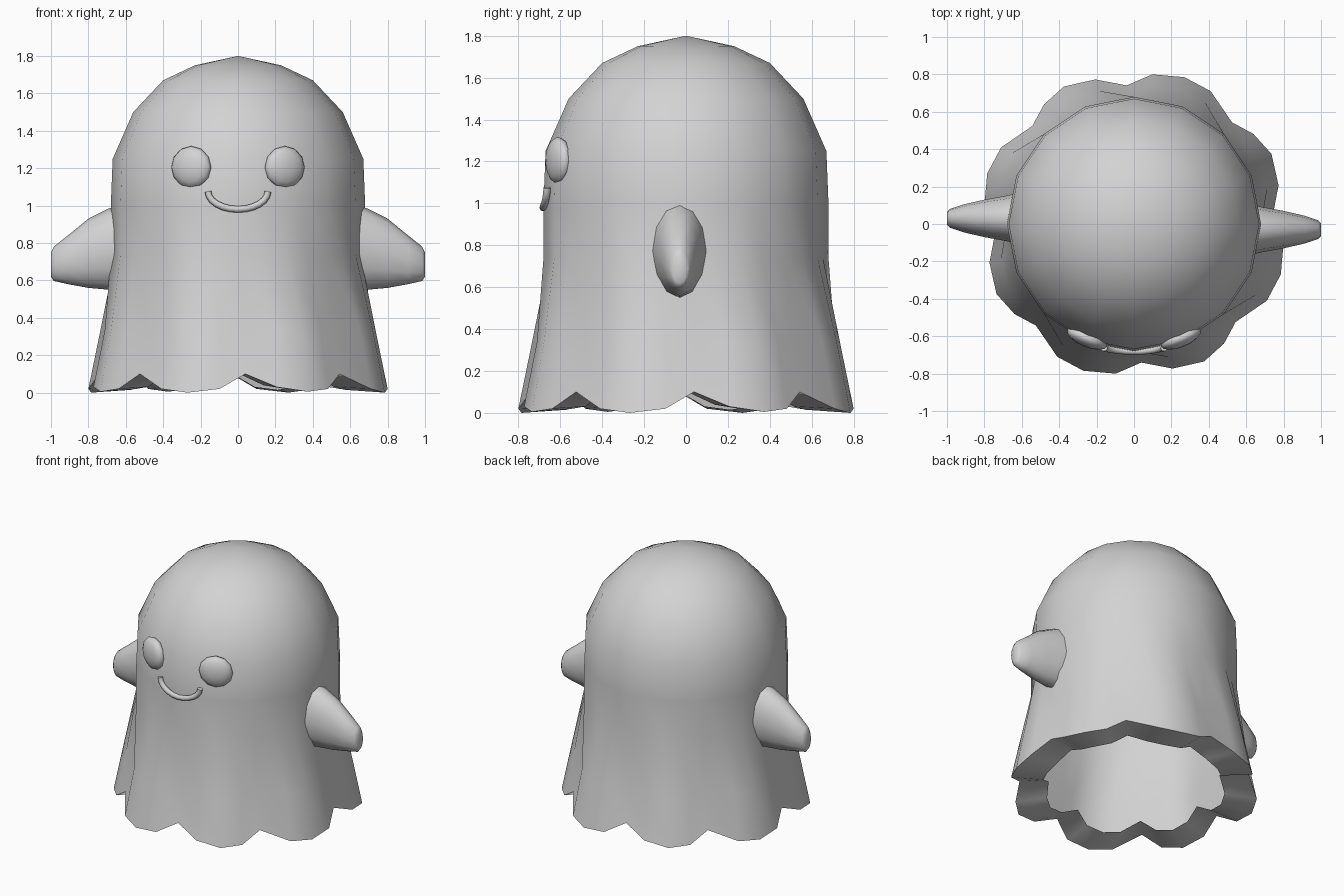
import bpy, bmesh
from math import cos, sin, pi, radians, sqrt, atan2
from mathutils import Matrix, Vector

cube = bpy.data.objects.get("Cube")
if cube:
    bpy.data.objects.remove(cube, do_unlink=True)

# One pale grey material for everything
GREY = (0.65, 0.65, 0.65, 1)
mat = bpy.data.materials.new("pale_grey")
mat.use_nodes = True
mat.diffuse_color = GREY
mat.node_tree.nodes["Principled BSDF"].inputs["Base Color"].default_value = GREY


def finish(obj, angle=60):
    """Give the part its material and smooth shading."""
    obj.data.materials.append(mat)
    bpy.ops.object.select_all(action='DESELECT')
    obj.select_set(True)
    bpy.context.view_layer.objects.active = obj
    bpy.ops.object.shade_smooth_by_angle(angle=radians(angle))


def loft(name, rings, pole=None):
    """Skin closed rings of points; a pole closes the first end, the last stays open.
    Without a pole, the last end gets a flat cap instead."""
    bm = bmesh.new()
    rows = [[bm.verts.new(p) for p in ring] for ring in rings]
    n = len(rows[0])
    for a, b in zip(rows, rows[1:]):
        for i in range(n):
            j = (i + 1) % n
            bm.faces.new((a[i], a[j], b[j], b[i]))
    if pole is None:
        bm.faces.new(rows[-1])
    else:
        tip = bm.verts.new(pole)
        for i in range(n):
            bm.faces.new((rows[0][i], rows[0][(i + 1) % n], tip))
    bmesh.ops.recalc_face_normals(bm, faces=bm.faces)
    mesh = bpy.data.meshes.new(name)
    bm.to_mesh(mesh)
    bm.free()
    obj = bpy.data.objects.new(name, mesh)
    bpy.context.collection.objects.link(obj)
    return obj


# Sheet body: dome, straight sides, flared scalloped hem turned in underneath.
# Hem of one quarter, two lobes: degrees, radius, height
HEM = [(3, 0.742, 0.1), (15, 0.80, 0.03), (27, 0.825, 0.005), (37, 0.80, 0.02),
       (46, 0.755, 0.1), (60, 0.82, 0.02), (71, 0.83, 0), (83, 0.806, 0.02)]
STEP = 90 / len(HEM)


def body_ring(radius, z, fold=0.0, lift=0.0):
    """fold: how far the ring follows the hem's lobes; lift: its scallops."""
    ring = []
    for quarter in range(4):
        for k, (turn, hem_r, hem_z) in enumerate(HEM):
            regular = k * STEP
            t = radians(90 * (quarter - 1) + regular + fold * (turn - regular))
            r = radius + fold * (hem_r - 0.8)
            if not fold and k % 2:
                r *= cos(radians(STEP))   # sixteen-sided upper body
            ring.append((r * cos(t), r * sin(t), z + lift * hem_z))
    return ring


profile = [(0.23, 1.75), (0.40, 1.67), (0.56, 1.50), (0.67, 1.25),
           (0.68, 1.0), (0.68, 0.74), (0.735, 0.34, 0.9), (0.8, 0, 1, 1),
           (0.59, 0.015, 0.6, 0.8)]
finish(loft("sheet_body", [body_ring(*p) for p in profile], pole=(0, 0, 1.8)))

# Stubby arms: tapered oval sections, the second turned half way round
# section: x, top z, bottom z, centre y, half thickness
sections = [(0.645, 1.0, 0.55, -0.03, 0.13), (0.69, 0.985, 0.55, -0.03, 0.12),
            (0.80, 0.93, 0.56, -0.03, 0.10), (0.91, 0.84, 0.58, -0.03, 0.075),
            (0.985, 0.78, 0.597, -0.03, 0.05), (1.0, 0.75, 0.62, -0.03, 0.035)]
SIDES = 12


def arm_ring(x, top, bottom, y, half):
    mid, tall = (top + bottom) / 2, (top - bottom) / 2
    return [(x, y + half * cos(2 * pi * k / SIDES), mid + tall * sin(2 * pi * k / SIDES))
            for k in range(SIDES)]


for name, turn in (("left_arm", 0), ("right_arm", pi)):
    arm = loft(name, [arm_ring(*s) for s in sections])
    arm.data.transform(Matrix.Rotation(turn, 4, 'Z'))
    finish(arm)

# Eyes: flattened balls lying on the curved face
for name, side in (("left_eye", 1), ("right_eye", -1)):
    bpy.ops.mesh.primitive_uv_sphere_add(segments=12, ring_count=8, radius=1)
    eye = bpy.context.object
    eye.name = name
    place = Vector((side * 0.25, -0.61, 1.205))
    eye.data.transform(Matrix.Translation(place)
                       @ Matrix.Rotation(atan2(place.x, -place.y), 4, 'Z')
                       @ Matrix.Diagonal((0.115, 0.048, 0.113, 1))
                       @ Matrix.Rotation(pi / 2, 4, 'X'))
    finish(eye)

# Smile: a thin tube following the face
curve = bpy.data.curves.new("smile", 'CURVE')
curve.dimensions = '3D'
curve.bevel_depth = 0.018
curve.bevel_resolution = 2
curve.use_fill_caps = True
BENDS = 12
path = curve.splines.new('POLY')
path.points.add(BENDS)
for k, point in enumerate(path.points):
    a = pi * k / BENDS
    x = 0.16 * cos(a)
    point.co = (x, -sqrt(0.682 ** 2 - x * x), 1.075 - 0.095 * sin(a), 1)
smile = bpy.data.objects.new("smile", curve)
bpy.context.collection.objects.link(smile)
bpy.ops.object.select_all(action='DESELECT')
smile.select_set(True)
bpy.context.view_layer.objects.active = smile
bpy.ops.object.convert(target='MESH')
finish(bpy.context.object)
